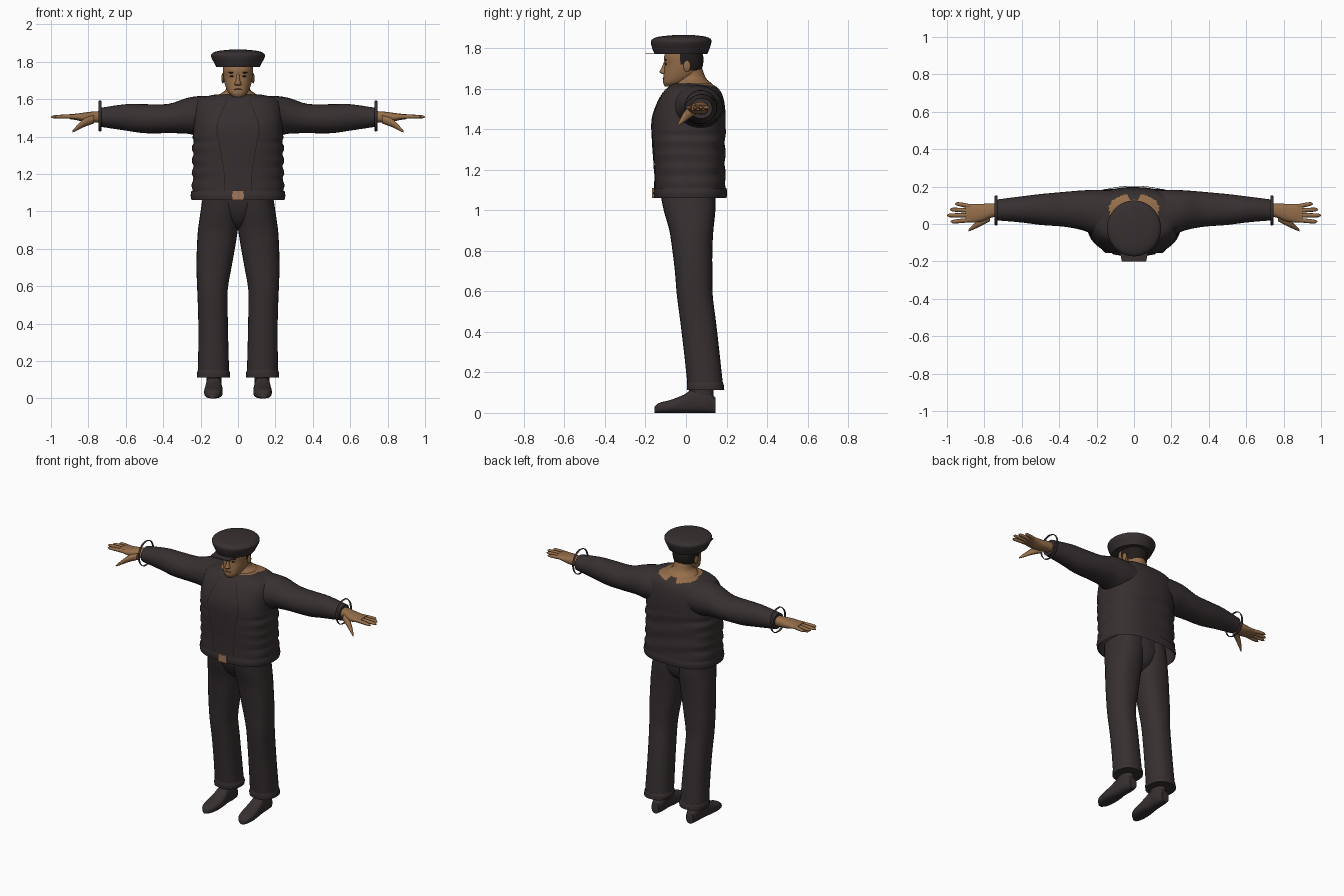
import bpy, bmesh, math

if "Cube" in bpy.data.objects:
    bpy.data.objects.remove(bpy.data.objects["Cube"])


def material(name, rgb):
    m = bpy.data.materials.new(name)
    m.use_nodes = True
    m.diffuse_color = (*rgb, 1)
    bsdf = m.node_tree.nodes["Principled BSDF"]
    bsdf.inputs["Base Color"].default_value = (*rgb, 1)
    bsdf.inputs["Roughness"].default_value = 0.9
    return m


CLOTH = material("dark cloth", (0.038, 0.029, 0.030))
SKIN = material("skin", (0.30, 0.155, 0.068))
HAIR = material("dark hair", (0.016, 0.012, 0.011))
BRASS = material("buckle tan", (0.36, 0.19, 0.10))
LIPS = material("lips", (0.20, 0.085, 0.045))


def sample(sections, t):
    """Smoothly interpolate rows of (position, values...)."""
    i = 0
    while i < len(sections) - 2 and t > sections[i + 1][0]:
        i += 1
    p, q = sections[i], sections[i + 1]
    before, after = sections[max(i - 1, 0)], sections[min(i + 2, len(sections) - 1)]
    h = q[0] - p[0]
    u = (t - p[0]) / h
    out = []
    for k in range(1, len(p)):
        m0 = (q[k] - before[k]) / (q[0] - before[0]) * h
        m1 = (after[k] - p[k]) / (after[0] - p[0]) * h
        out.append((2*u**3 - 3*u*u + 1) * p[k] + (u**3 - 2*u*u + u) * m0
                   + (3*u*u - 2*u**3) * q[k] + (u**3 - u*u) * m1)
    return out


def finish(name, bm, mats, rule=None):
    bmesh.ops.recalc_face_normals(bm, faces=bm.faces)
    for f in bm.faces:
        f.smooth = True
        if rule:
            f.material_index = rule(f.calc_center_median())
    mesh = bpy.data.meshes.new(name)
    bm.to_mesh(mesh)
    bm.free()
    ob = bpy.data.objects.new(name, mesh)
    bpy.context.collection.objects.link(ob)
    for m in mats:
        mesh.materials.append(m)
    bpy.ops.object.select_all(action="DESELECT")
    ob.select_set(True)
    bpy.context.view_layer.objects.active = ob
    bpy.ops.object.shade_smooth_by_angle(angle=math.radians(50))
    return ob


def loft(name, sections, mats, axis="z", side=1, e=2.0, n=28, steps=4,
         ends=(True, True), rule=None, warp=None):
    """Rounded rings along an axis; rows are (position, a_min, a_max, b_min, b_max)."""
    order = {"z": lambda t, a, b: (a, b, t), "x": lambda t, a, b: (t, a, b),
             "y": lambda t, a, b: (a, t, b)}[axis]
    stops = [sections[0][0]]
    for p, q in zip(sections, sections[1:]):
        stops += [p[0] + (q[0] - p[0]) * (j + 1) / steps for j in range(steps)]
    bm, rings = bmesh.new(), []
    for t in stops:
        a0, a1, b0, b1 = sample(sections, t)
        ring = []
        for k in range(n):
            c, s = math.cos(math.tau * k / n), math.sin(math.tau * k / n)
            a = (a0 + a1) / 2 + (a1 - a0) / 2 * math.copysign(abs(c) ** (2 / e), c)
            b = (b0 + b1) / 2 + (b1 - b0) / 2 * math.copysign(abs(s) ** (2 / e), s)
            x, y, z = order(t, a, b)
            if warp:
                x, y, z = warp(x, y, z)
            ring.append(bm.verts.new((x * side, y, z)))
        rings.append(ring)
    for r, s in zip(rings, rings[1:]):
        for k in range(n):
            bm.faces.new((r[k], r[(k + 1) % n], s[(k + 1) % n], s[k]))
    for wanted, ring in zip(ends, (rings[0], rings[-1])):
        if wanted:
            bm.faces.new(ring)
    return finish(name, bm, mats, rule)


def ball(name, centre, size, mat):
    bm = bmesh.new()
    bmesh.ops.create_uvsphere(bm, u_segments=14, v_segments=10, radius=1)
    for v in bm.verts:
        v.co = [c + s * w for c, s, w in zip(centre, size, v.co)]
    return finish(name, bm, [mat])


# Jacket body, open at the hem, with creased sides and a bare nape
BODY = [(1.06, -.245, .245, -.152, .195), (1.2, -.243, .243, -.155, .193),
        (1.35, -.242, .242, -.165, .193), (1.45, -.24, .24, -.166, .196),
        (1.53, -.238, .238, -.14, .19), (1.58, -.225, .225, -.112, .175),
        (1.61, -.19, .19, -.085, .15), (1.625, -.12, .12, -.06, .125)]


def creases(x, y, z):
    if 1.13 < z < 1.4:
        x += math.copysign(.006, x) * math.sin(z * 95) * min(1, abs(x) * 5)
        y += .003 * math.sin(z * 60 + x * 14) * (y > 0)
    return x, y, z


def nape(c):
    bare = (c.x / .135) ** 2 + ((c.y - .08) / .085) ** 2 < 1 and c.z > 1.57
    tuft = abs(c.x) < .025 and c.y > .11
    return int(bare and not tuft)


loft("jacket_body", BODY, [CLOTH, SKIN], e=2.6, n=64, steps=7,
     ends=(False, True), rule=nape, warp=creases)
loft("jacket_hem", [(1.06, -.249, .249, -.157, .2), (1.085, -.253, .253, -.16, .203),
                    (1.11, -.249, .249, -.157, .2)], [CLOTH], e=2.6, n=64,
     ends=(False, False))


# Raised front panel with dark seams at its edges
def front_y(x, z):
    x0, x1, y0, y1 = sample(BODY, z)
    return (y0 + y1) / 2 - (y1 - y0) / 2 * (1 - abs(x / x1) ** 2.6) ** (1 / 2.6) - .004


WIDTH = [(1.1, .075), (1.2, .075), (1.35, .1), (1.45, .115), (1.54, .085), (1.6, .06)]
bm, rows = bmesh.new(), []
columns = [-1, -.96, -.6, -.2, .2, .6, .96, 1]
for i in range(25):
    z = 1.11 + .49 * i / 24
    w = sample(WIDTH, z)[0]
    rows.append([bm.verts.new((w * c, front_y(w * c, z), z)) for c in columns])
for r, s in zip(rows, rows[1:]):
    for k in range(len(columns) - 1):
        face = bm.faces.new((r[k], r[k + 1], s[k + 1], s[k]))
        face.material_index = int(k in (0, len(columns) - 2))
finish("jacket_front_panel", bm, [CLOTH, HAIR])

# Belt buckle
bm = bmesh.new()
bmesh.ops.create_cube(bm, size=1)
for v in bm.verts:
    v.co = (v.co.x * .062, -.16 + v.co.y * .014, 1.086 + v.co.z * .05)
finish("belt_buckle", bm, [BRASS])

# Arms, hands and legs on both sides
for side, label in ((1, "left"), (-1, "right")):
    loft(label + "_sleeve",
         [(.12, -.08, .18, 1.40, 1.617), (.2, -.065, .183, 1.40, 1.617),
          (.27, -.035, .18, 1.415, 1.607), (.37, -.015, .172, 1.418, 1.575),
          (.5, -.005, .16, 1.418, 1.573), (.6, .008, .148, 1.432, 1.573),
          (.74, .02, .13, 1.453, 1.553)], [CLOTH], "x", side)

    # Loose cuff band
    loft(label + "_cuff", [(.73, -.004, .15, 1.43, 1.59), (.735, -.008, .154, 1.426, 1.594),
                           (.745, -.004, .15, 1.43, 1.59)], [CLOTH], "x", side, steps=2,
         ends=(False, False))
    loft(label + "_hand",
         [(.7, .04, .11, 1.47, 1.535), (.76, .035, .11, 1.475, 1.535),
          (.81, .015, .108, 1.475, 1.53), (.86, .008, .107, 1.487, 1.523),
          (.9, .012, .104, 1.493, 1.52)], [SKIN], "x", side, e=2.4)
    fingers = [("little", .093, .957, .107), ("ring", .071, .985, .077),
               ("middle", .047, 1.0, .046), ("index", .022, .98, .013)]
    for finger, base, tip, end in fingers:
        loft(f"{label}_{finger}_finger",
             [(.87, base - .012, base + .012, 1.494, 1.519),
              (tip - .015, end - .010, end + .010, 1.497, 1.515),
              (tip, end - .003, end + .003, 1.501, 1.507)], [SKIN], "x", side, n=10)
    loft(label + "_thumb", [(.77, .015, .06, 1.47, 1.515), (.82, -.012, .03, 1.452, 1.498),
                            (.865, -.032, -.008, 1.43, 1.455),
                            (.885, -.04, -.03, 1.422, 1.432)], [SKIN], "x", side, n=12)

    loft(label + "_trouser_leg",
         [(.115, .047, .215, .01, .185), (.3, .052, .212, -.01, .165),
          (.45, .055, .213, -.028, .148), (.58, .055, .218, -.045, .132),
          (.7, .035, .222, -.055, .13), (.8, .017, .22, -.067, .13),
          (.9, .001, .214, -.082, .135), (1.0, -.01, .2, -.11, .145),
          (1.1, -.01, .185, -.13, .145)], [CLOTH], side=side, e=2.3)
    loft(label + "_trouser_cuff",
         [(.112, .044, .219, .005, .189), (.135, .042, .219, .004, .187),
          (.152, .05, .214, .006, .182)], [CLOTH], side=side, e=2.3)
    loft(label + "_ankle", [(.06, .09, .167, .02, .135), (.16, .085, .17, .01, .135)],
         [CLOTH], side=side)
    loft(label + "_shoe",
         [(-.155, .12, .155, 0, .03), (-.135, .097, .172, 0, .048),
          (-.08, .083, .181, 0, .063), (-.01, .083, .177, 0, .09),
          (.03, .088, .172, 0, .115), (.1, .088, .168, 0, .113),
          (.145, .102, .155, 0, .075)], [CLOTH], "y", side, e=2.7)

    # Ear, eye and brow
    ball(label + "_ear", (side * .081, .005, 1.712), (.008, .018, .028), SKIN)
    ball(label + "_eye", (side * .031, -.099, 1.722), (.014, .004, .0045), HAIR)
    ball(label + "_brow", (side * .033, -.1, 1.742), (.02, .0045, .004), HAIR)

# Trouser seat joining the legs
loft("trouser_seat", [(.91, -.03, .03, -.03, .07), (.95, -.1, .1, -.075, .12),
                      (1.02, -.16, .16, -.112, .143), (1.1, -.185, .185, -.13, .145)], [CLOTH])

# Neck and head, with cropped hair at the back and sides
loft("neck", [(1.595, -.125, .125, -.055, .15), (1.625, -.1, .1, -.05, .128),
              (1.65, -.066, .066, -.046, .1), (1.7, -.06, .06, -.045, .08)], [SKIN])
loft("head",
     [(1.612, -.026, .026, -.105, -.05), (1.63, -.048, .048, -.113, 0),
      (1.66, -.064, .064, -.112, .05), (1.69, -.073, .073, -.108, .074),
      (1.72, -.078, .078, -.105, .084), (1.76, -.081, .081, -.108, .085),
      (1.8, -.075, .075, -.09, .07)], [SKIN, HAIR], e=2.2, n=40,
     rule=lambda c: int(c.z > 1.69 and c.y > .022 or c.z > 1.725 and c.y > -.03))
loft("nose", [(1.673, -.017, .017, -.118, -.095), (1.682, -.018, .018, -.131, -.09),
              (1.7, -.011, .011, -.122, -.09), (1.735, -.008, .008, -.108, -.09)],
     [SKIN], n=12)
ball("mouth", (0, -.109, 1.652), (.024, .006, .005), LIPS)

# Soft cap and its flat visor
loft("cap", [(1.772, -.117, .117, -.155, .105), (1.795, -.128, .128, -.165, .115),
             (1.828, -.144, .144, -.173, .125), (1.845, -.138, .138, -.166, .122),
             (1.858, -.105, .105, -.13, .095), (1.866, -.03, .03, -.05, .03)],
     [CLOTH], n=40)
bm = bmesh.new()
bmesh.ops.create_cube(bm, size=1)
for v in bm.verts:
    reach = .065 if v.co.y < 0 else .085
    v.co = (math.copysign(reach, v.co.x), -.15 + v.co.y * .1, 1.773 + v.co.z * .004)
finish("cap_visor", bm, [CLOTH])
